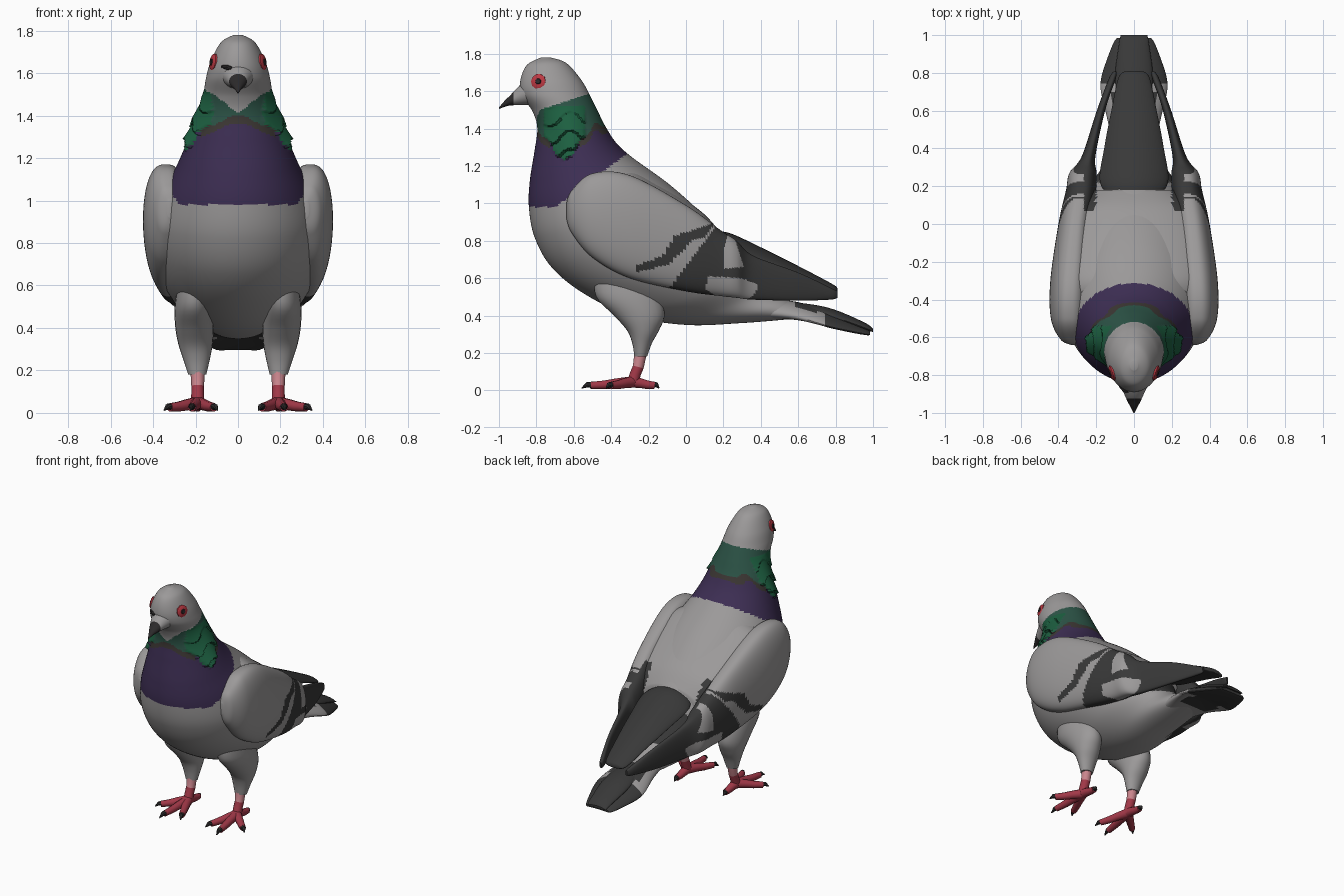
import bpy, bmesh, math
from mathutils import Vector

if "Cube" in bpy.data.objects:
    bpy.data.objects.remove(bpy.data.objects["Cube"])

COLOURS = {
    "feather_grey": (.33, .32, .32), "slate_dark": (.04, .04, .04),
    "breast_purple": (.046, .027, .086), "neck_teal": (.026, .09, .064),
    "neck_green": (.012, .115, .052), "neck_brown": (.045, .038, .034),
    "foot_red": (.36, .04, .065), "shank_pink": (.6, .24, .27),
    "eye_red": (.5, .04, .055), "horn_black": (.025, .023, .024),
}
MATS = {}
for key, rgb in COLOURS.items():
    m = bpy.data.materials.new(key)
    m.use_nodes = True
    m.diffuse_color = (*rgb, 1)
    m.node_tree.nodes["Principled BSDF"].inputs["Base Color"].default_value = (*rgb, 1)
    m.node_tree.nodes["Principled BSDF"].inputs["Roughness"].default_value = .7
    MATS[key] = m


def resample(rows, n):
    """Smooth interpolation through a list of stations."""
    out = []
    for i in range(len(rows) - 1):
        a, b = rows[max(i - 1, 0)], rows[i]
        c, d = rows[i + 1], rows[min(i + 2, len(rows) - 1)]
        for k in range(n):
            t = k / n
            out.append([q + .5 * t * (r - p + t * (2*p - 5*q + 4*r - s + t * (3*(q - r) + s - p)))
                        for p, q, r, s in zip(a, b, c, d)])
    return out + [list(rows[-1])]


def loft(name, rings, rule, angle=40):
    """Skin closed rings of points; rule gives a colour name for a face centre."""
    bm = bmesh.new()
    vs = [[bm.verts.new(p) for p in ring] for ring in rings]
    n = len(vs[0])
    for a, b in zip(vs, vs[1:]):
        for j in range(n):
            bm.faces.new((a[j], a[(j + 1) % n], b[(j + 1) % n], b[j]))
    bm.faces.new(vs[0])
    bm.faces.new(vs[-1][::-1])
    bmesh.ops.recalc_face_normals(bm, faces=bm.faces)
    used = []
    for f in bm.faces:
        key = rule(f.calc_center_median()) if callable(rule) else rule
        if key not in used:
            used.append(key)
        f.material_index = used.index(key)
    me = bpy.data.meshes.new(name)
    bm.to_mesh(me)
    bm.free()
    for key in used:
        me.materials.append(MATS[key])
    ob = bpy.data.objects.new(name, me)
    bpy.context.collection.objects.link(ob)
    bpy.ops.object.select_all(action='DESELECT')
    ob.select_set(True)
    bpy.context.view_layer.objects.active = ob
    bpy.ops.object.shade_smooth_by_angle(angle=math.radians(angle))


def circle(n):
    return [(math.cos(2*math.pi*j/n), math.sin(2*math.pi*j/n)) for j in range(n)]


def tube(name, path, rule, segs=10):
    """Round limb through (x, y, z, radius) points."""
    rings = []
    for i, p in enumerate(path):
        a, b = path[max(i - 1, 0)], path[min(i + 1, len(path) - 1)]
        q = (Vector(b[:3]) - Vector(a[:3])).to_track_quat('Z', 'Y')
        rings.append([Vector(p[:3]) + q @ Vector((c*p[3], s*p[3], 0)) for c, s in circle(segs)])
    loft(name, rings, rule)


def along_y(name, rows, rule, droop=0, segs=32, n=6):
    """Elliptical sections (y, z, half width, half height) along y."""
    rings = [[(c*w, y, z + s*h - droop*(c*w)**2) for c, s in circle(segs)]
             for y, z, w, h in resample(rows, n)]
    loft(name, rings, rule)


def inside(poly, u, v):
    hit = False
    for (a, b), (c, d) in zip(poly, poly[1:] + poly[:1]):
        if (b > v) != (d > v) and u < a + (c - a)*(v - b)/(d - b):
            hit = not hit
    return hit


# Body, neck and head: front point, back point, half width
BODY = [
    (-.775, 1.78, -.725, 1.78, .02), (-.85, 1.74, -.64, 1.75, .08),
    (-.885, 1.66, -.56, 1.66, .127), (-.88, 1.58, -.515, 1.58, .15),
    (-.82, 1.49, -.475, 1.50, .165), (-.795, 1.40, -.43, 1.41, .195),
    (-.81, 1.28, -.37, 1.32, .232), (-.835, 1.12, -.28, 1.24, .28),
    (-.84, .98, -.1, 1.11, .345), (-.81, .82, .06, .97, .39),
    (-.72, .66, .2, .83, .39), (-.55, .52, .28, .70, .35),
    (-.3, .40, .36, .60, .27), (0, .35, .44, .53, .17),
    (.3, .36, .55, .48, .13), (.55, .38, .62, .43, .1)]


def body_colour(p):
    x, y, z = p
    top = 1.5 + .33*(y + .78)
    if y < -.7:
        top = min(top, 1.41 + .8*abs(x))
    edge = 1.42 - .2*max(0, 1 - abs(y + .65)/.16) + .012*math.sin(75*y)
    if z > top or (z < .98 + .74*max(0, y + .7) and y < .22):
        return "feather_grey"
    if y >= .22:
        return "slate_dark" if z > .55 else "feather_grey"
    if z > edge:
        return "neck_green" if -.76 < y < -.54 and z < 1.52 else "neck_teal"
    if z > edge - .04 and abs(y + .65) > .08:
        return "neck_brown"
    return "breast_purple"


rings = []
for fy, fz, by, bz, w in resample(BODY, 14):
    ring = []
    for c, s in circle(120):
        x, y, z = w*s, (fy + by)/2 + c*(by - fy)/2, (fz + bz)/2 + c*(bz - fz)/2
        if body_colour((x, y, z)) == "neck_green":      # ruffled neck plumage
            x += math.copysign(.11*(1.54 - z)*(((1.55 - z)/.1 + .4*math.sin(28*y)) % 1), x)
        ring.append((x, y, z))
    rings.append(ring)
loft("body", rings, body_colour)

# Mantle bridging the shoulders
along_y("mantle", [(-.52, 1.05, .22, .05), (-.42, 1.06, .33, .11), (-.3, 1.04, .37, .155),
                   (-.15, .95, .38, .165), (0, .86, .36, .155), (.1, .8, .32, .14),
                   (.18, .74, .22, .11)],
        lambda p: "slate_dark" if p.y > .07 and abs(p.x) > .2 else "feather_grey", segs=64)

# Beak
along_y("beak", [(-.83, 1.6, .085, .075), (-.9, 1.572, .052, .047), (-.94, 1.55, .034, .027),
                 (-.97, 1.532, .018, .016), (-1, 1.508, .003, .004)],
        lambda p: "horn_black" if p.y < -.922 else "feather_grey")

# Tapering tail fan with a raised centre
along_y("tail_fan", [(.3, .44, .09, .06), (.55, .43, .14, .05), (.7, .405, .175, .04),
                     (.78, .38, .172, .036), (.88, .345, .14, .03), (.96, .318, .108, .02),
                     (.985, .31, .09, .012)],
        lambda p: "feather_grey" if p.y < .58 or (p.y < .74 and abs(p.x) > .11) else "slate_dark",
        droop=1.4)
along_y("tail_centre", [(.5, .45, .06, .03), (.75, .415, .1, .03), (.95, .345, .08, .02),
                        (1, .32, .07, .008)], "slate_dark", droop=1.2)

# Folded feathers down the middle of the back
along_y("back_feathers", [(.12, .82, .1, .02), (.22, .815, .18, .03), (.4, .735, .158, .03),
                          (.6, .64, .12, .025), (.78, .55, .08, .02), (.81, .535, .03, .01)],
        "slate_dark", droop=1.5)

# Wings: y, top, bottom, middle x, half thickness
WING = [
    (-.64, 1.0, .92, .32, .015), (-.61, 1.07, .84, .33, .06), (-.5, 1.16, .71, .34, .1),
    (-.3, 1.15, .6, .335, .108), (0, .99, .53, .31, .09), (.18, .86, .505, .28, .08),
    (.27, .8, .495, .27, .072), (.36, .72, .485, .24, .036), (.6, .63, .48, .175, .022),
    (.77, .55, .485, .115, .018), (.81, .53, .495, .1, .006)]
BAR = [(-.27, .63), (-.26, .67), (-.12, .72), (-.06, .83), (.02, .85), (.16, .9), (.1, .82),
       (.03, .8), (-.02, .74), (-.1, .67)]
PATCHES = [[(.12, .61), (.3, .6), (.42, .55), (.45, .48), (.25, .46), (.1, .54)],
           [(.2, .65), (.31, .66), (.28, .75), (.24, .88), (.2, .75)]]


def wing_colour(p):
    x, y, z = p
    if inside(BAR, y, z) or (y > .07 and abs(x) < .265):
        return "slate_dark"
    if y < -.1 + .75*(z - .53) or any(inside(q, y, z) for q in PATCHES):
        return "feather_grey"
    return "slate_dark"


TOES = [(-.085, -.2), (.03, -.25), (.145, -.13), (0, .13)]
for side, s in (("left", 1), ("right", -1)):
    rings = [[(s*(x + math.copysign(abs(c)**.75, c)*t), y, (a + b)/2 + d*(a - b)/2)
              for c, d in circle(140)] for y, a, b, x, t in resample(WING, 16)]
    loft(side + "_wing", rings, wing_colour)

    # Thigh, shank and toes
    thigh = [(.62, -.36, .2, .13, .08), (.5, -.31, .208, .17, .09), (.4, -.25, .205, .135, .09),
             (.32, -.23, .2, .085, .08), (.25, -.235, .195, .052, .062), (.18, -.242, .192, .034, .042)]
    loft(side + "_thigh", [[(s*(x + c*rx), y + d*ry, z) for c, d in circle(24)]
                           for z, y, x, ry, rx in resample(thigh, 5)], "feather_grey")
    tube(side + "_shank", [(s*.19, -.243, .2, .034), (s*.19, -.255, .125, .03),
                           (s*.19, -.27, .09, .03), (s*.19, -.285, .035, .032)],
         lambda p: "shank_pink" if p.z > .12 else "foot_red", 14)
    for i, (dx, dy) in enumerate(TOES):
        def at(f, z, r):
            return (s*(.19 + dx*f), -.285 + dy*f, z, r)
        tube(f"{side}_toe_{i + 1}", [at(0, .045, .032), at(.35, .038, .027), at(.6, .03, .024),
                                     at(.9, .026, .02)], "foot_red")
        tube(f"{side}_claw_{i + 1}", [at(.87, .029, .018), at(.97, .03, .014), at(1.09, .012, .003)],
             "horn_black", 8)

    # Eye
    out = Vector((s*.92, -.3, .15))
    for part, r, x, key in (("eye", .041, .119, "eye_red"), ("pupil", .017, .124, "horn_black")):
        c = Vector((s*x, -.79, 1.652))
        tube(side + "_" + part, [(*(c + out*d), r*k) for d, k in ((-.03, 1), (0, 1), (.006, .8))],
             key, 10)

# Nostril slit
tube("nostril", [(-.03, -.885, 1.622, .008), (-.05, -.88, 1.627, .012), (-.075, -.855, 1.632, .008)],
     "horn_black", 8)
